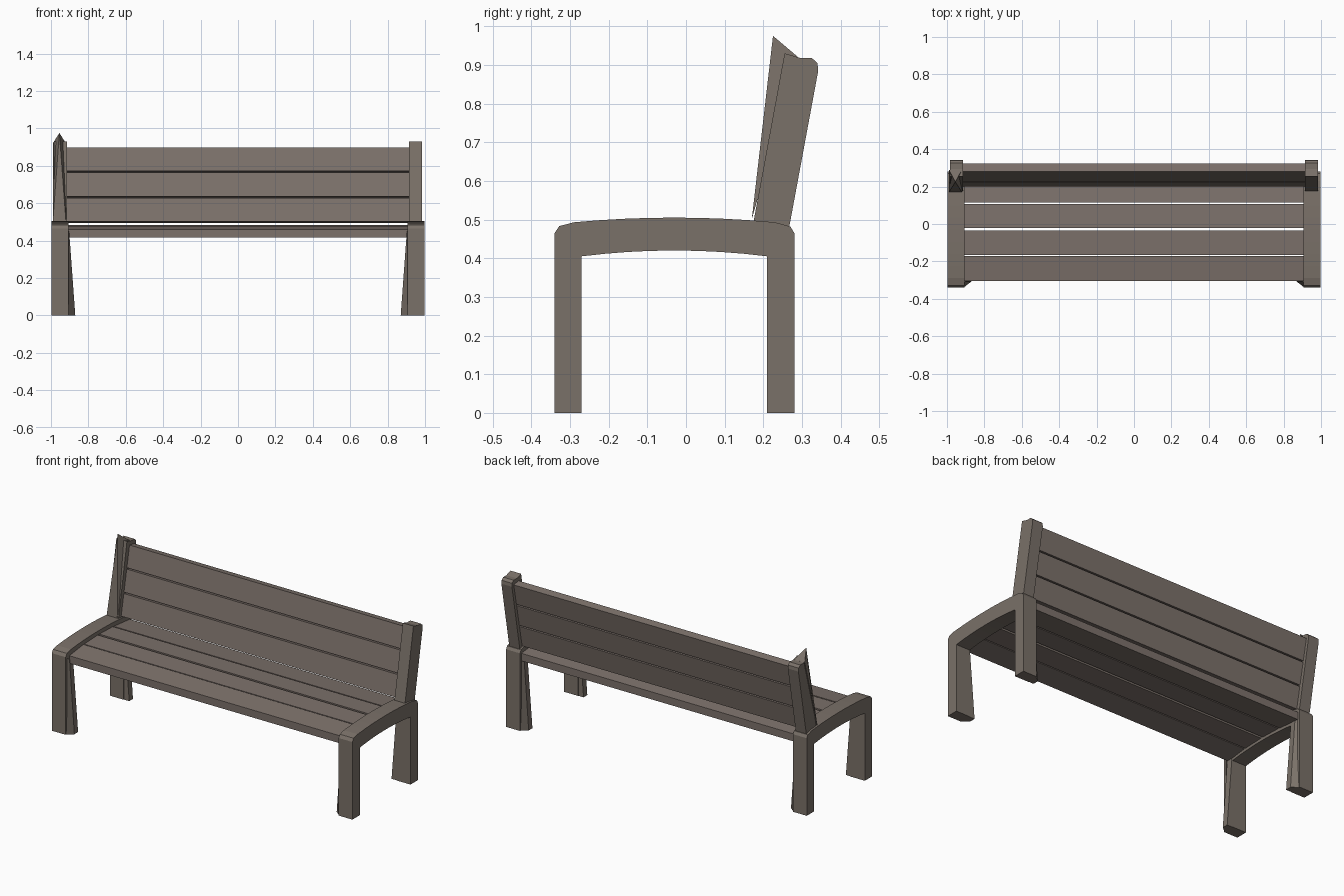
import bpy, bmesh, math
from mathutils import Vector

if "Cube" in bpy.data.objects:
    bpy.data.objects.remove(bpy.data.objects["Cube"])


def material(name, rgb):
    m = bpy.data.materials.new(name)
    m.diffuse_color = (*rgb, 1)
    m.use_nodes = True
    m.node_tree.nodes["Principled BSDF"].inputs["Base Color"].default_value = m.diffuse_color
    return m


FRAME = material("frame weathered wood", (0.195, 0.165, 0.140))
SLAT = material("slat weathered wood", (0.205, 0.168, 0.148))


def make(name, bm, mat):
    bmesh.ops.recalc_face_normals(bm, faces=bm.faces)
    me = bpy.data.meshes.new(name)
    bm.to_mesh(me)
    bm.free()
    me.materials.append(mat)
    ob = bpy.data.objects.new(name, me)
    bpy.context.collection.objects.link(ob)
    return ob


def loft(name, a, b, mat):
    """Closed solid between two matching outlines."""
    bm = bmesh.new()
    va = [bm.verts.new(p) for p in a]
    vb = [bm.verts.new(p) for p in b]
    bm.faces.new(va)
    bm.faces.new(vb[::-1])
    n = len(a)
    for i in range(n):
        bm.faces.new((va[i], vb[i], vb[(i + 1) % n], va[(i + 1) % n]))
    return make(name, bm, mat)


def extrude_x(name, profile, x0, x1, mat):
    return loft(name, [(x0, y, z) for y, z in profile],
                [(x1, y, z) for y, z in profile], mat)


def arch(y, ends, mid):
    t = (y + 0.03) / 0.29
    return mid - (mid - ends) * t * t


# end frame profile: two legs joined by an arched seat rail
under = [(0.21 - 0.48 * i / 8, arch(0.21 - 0.48 * i / 8, 0.398, 0.42)) for i in range(9)]
over = [(-0.29 + 0.52 * i / 8, arch(-0.29 + 0.52 * i / 8, 0.49, 0.505)) for i in range(9)]
rail = ([(-0.27, 0), (-0.34, 0), (-0.34, 0.465), (-0.328, 0.483)] + over +
        [(0.27, 0.482), (0.28, 0.465), (0.28, 0), (0.21, 0)] + under)

# back post profile, leaning backwards with a rounded top
post = [(0.172, 0.48), (0.255, 0.93), (0.295, 0.918), (0.325, 0.918),
        (0.34, 0.905), (0.342, 0.885), (0.265, 0.47)]

for side, s in (("left", -1), ("right", 1)):
    extrude_x(side + "_end_frame", rail, s * 0.905, s * 0.997, FRAME)
    extrude_x(side + "_back_post", post, s * 0.915, s * 0.985, FRAME)
    # wedge on the inside of each leg, widening towards the foot
    for leg, yo, yi in (("front", -0.337, -0.272), ("back", 0.277, 0.212)):
        ym = yo + (yi - yo) * 0.45
        foot = [(s * 0.907, yo, 0), (s * 0.87, ym, 0), (s * 0.87, yi, 0), (s * 0.907, yi, 0)]
        top = [(s * 0.907, yo, 0.46), (s * 0.902, ym, 0.44), (s * 0.902, yi, 0.41),
               (s * 0.907, yi, 0.41)]
        loft(f"{side}_{leg}_leg_wedge", foot, top, FRAME)

# pointed splinter on the front of the left post
bm = bmesh.new()
base = [bm.verts.new(p) for p in ((-0.99, 0.17, 0.5), (-0.92, 0.17, 0.5),
                                  (-0.92, 0.29, 0.92), (-0.99, 0.29, 0.92))]
tip = bm.verts.new((-0.955, 0.225, 0.975))
bm.faces.new(base)
for i in range(4):
    bm.faces.new((base[i], base[(i + 1) % 4], tip))
make("left_post_splinter", bm, FRAME)

# seat slats, following the gentle arch
for i, (y0, y1) in enumerate(((-0.305, -0.172), (-0.165, -0.036),
                              (-0.022, 0.107), (0.116, 0.268))):
    z0, z1 = arch(y0, 0.458, 0.482), arch(y1, 0.462, 0.482)
    prof = [(y0, z0 - 0.045), (y0, z0), (y1, z1), (y1, z1 - 0.045)]
    extrude_x(f"seat_slat_{i + 1}", prof, -0.93, 0.93, SLAT)

# backrest slats along the leaning plane
for i, (z0, z1) in enumerate(((0.502, 0.628), (0.636, 0.764), (0.772, 0.898))):
    f0, f1 = 0.2 + (z0 - 0.5) * 0.2, 0.2 + (z1 - 0.5) * 0.2
    prof = [(f0, z0), (f1, z1), (f1 + 0.045, z1 - 0.008), (f0 + 0.045, z0 - 0.008)]
    extrude_x(f"back_slat_{i + 1}", prof, -0.93, 0.93, SLAT)
